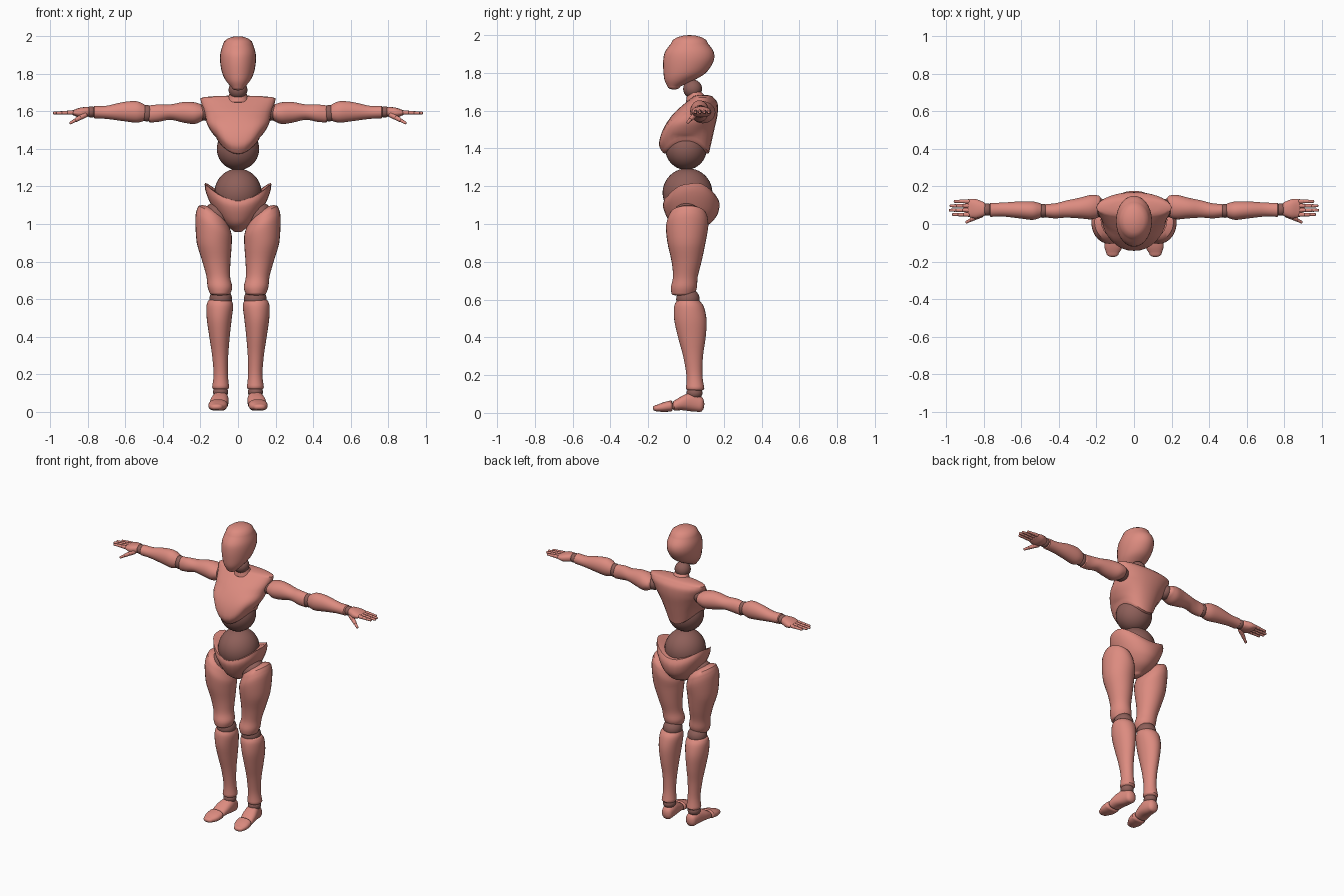
import bpy, bmesh, math
from mathutils import Vector, Matrix

SEG = 28


def material(name, rgb):
    m = bpy.data.materials.new(name)
    m.diffuse_color = (*rgb, 1)
    return m


PINK = material("rose_body", (0.72, 0.26, 0.215))
DARK = material("dark_joint", (0.27, 0.115, 0.10))


def finish(bm, name, mat):
    bmesh.ops.recalc_face_normals(bm, faces=bm.faces)
    me = bpy.data.meshes.new(name)
    bm.to_mesh(me)
    bm.free()
    me.materials.append(mat)
    ob = bpy.data.objects.new(name, me)
    bpy.context.collection.objects.link(ob)
    bpy.context.view_layer.objects.active = ob
    ob.select_set(True)
    bpy.ops.object.shade_smooth_by_angle(angle=math.radians(40))
    ob.select_set(False)
    return ob


def spline(rows, n=4):
    """Smoothly fill in rows between the given cross-sections."""
    out = []
    for i in range(len(rows) - 1):
        p = [rows[max(0, min(len(rows) - 1, i + k))] for k in (-1, 0, 1, 2)]
        for s in range(n):
            t = s / n
            out.append([0.5 * (2 * b + (c - a) * t + (2 * a - 5 * b + 4 * c - d) * t * t
                               + (3 * b - a - 3 * c + d) * t ** 3) for a, b, c, d in zip(*p)])
    return out + [list(rows[-1])]


def loft(name, rows, mat=PINK, axis="z", caps=(0.01, 0.01), side=1, warp=None, power=1.0, matrix=None):
    """Rows are (position, u0, u1, v0, v1); u,v = x,y along z, y,z along x, x,z along y."""
    rows = spline(rows)

    def dome(r, h):
        _, a, b, c, d = r
        cu, cv, res = (a + b) / 2, (c + d) / 2, []
        for ang in (25, 50, 72):
            k, o = math.cos(math.radians(ang)), h * math.sin(math.radians(ang))
            res.append([r[0] + o, cu + (a - cu) * k, cu + (b - cu) * k, cv + (c - cv) * k, cv + (d - cv) * k])
        return res

    low, high = dome(rows[0], -caps[0]), dome(rows[-1], caps[1])
    ends = (rows[0][0] - caps[0], rows[-1][0] + caps[1])
    rows = low[::-1] + rows + high

    def place(t, u, v):
        p = {"z": (u, v, t), "x": (t, u, v), "y": (u, t, v)}[axis]
        if warp:
            p = warp(*p)
        p = Vector((p[0] * side, p[1], p[2]))
        return matrix @ p if matrix else p

    bm = bmesh.new()
    rings = []
    for t, a, b, c, d in rows:
        ring = []
        for i in range(SEG):
            an = 2 * math.pi * i / SEG
            cx, sy = math.cos(an), math.sin(an)
            cx = math.copysign(abs(cx) ** power, cx)
            sy = math.copysign(abs(sy) ** power, sy)
            ring.append(bm.verts.new(place(t, (a + b) / 2 + (b - a) / 2 * cx, (c + d) / 2 + (d - c) / 2 * sy)))
        rings.append(ring)
    for r, q in zip(rings, rings[1:]):
        for i in range(SEG):
            j = (i + 1) % SEG
            bm.faces.new((r[i], r[j], q[j], q[i]))
    for ring, t, row in ((rings[0], ends[0], rows[0]), (rings[-1], ends[1], rows[-1])):
        pole = bm.verts.new(place(t, (row[1] + row[2]) / 2, (row[3] + row[4]) / 2))
        for i in range(SEG):
            bm.faces.new((ring[i], ring[(i + 1) % SEG], pole))
    return finish(bm, name, mat)


def ball(name, center, radii, mat=DARK):
    bm = bmesh.new()
    bmesh.ops.create_uvsphere(bm, u_segments=32, v_segments=20, radius=1,
                              matrix=Matrix.Translation(center) @ Matrix.Diagonal((*radii, 1)))
    return finish(bm, name, mat)


def capsule(name, a, b, r0, r1):
    """Small rounded finger segment from a to b."""
    a, b = Vector(a), Vector(b)
    d = b - a
    m = Matrix.Translation(a) @ d.to_track_quat("Z", "Y").to_matrix().to_4x4()
    rows = [(z, -r, r, -r, r) for z, r in ((0, r0), (d.length / 2, (r0 + r1) / 2), (d.length, r1))]
    loft(name, rows, caps=(r0 * 0.6, r1 * 0.6), matrix=m)


def clamp(v):
    return max(0.0, min(1.0, v))


# Head and neck
loft("head", [(1.728, -0.034, 0.034, -0.098, -0.03), (1.76, -0.062, 0.062, -0.113, 0.04),
              (1.80, -0.083, 0.083, -0.119, 0.105), (1.86, -0.095, 0.095, -0.121, 0.145),
              (1.91, -0.094, 0.094, -0.112, 0.147), (1.955, -0.081, 0.081, -0.08, 0.117)],
     caps=(0.016, 0.045))
ball("neck_joint", (0, 0.035, 1.715), (0.05, 0.05, 0.05))
loft("neck", [(1.65, -0.062, 0.062, 0.0, 0.125), (1.68, -0.05, 0.05, 0.005, 0.098),
              (1.695, -0.046, 0.046, 0.003, 0.085)])

# Rib cage, with its lower rim arched at the sides
loft("chest", [(1.375, -0.112, 0.112, -0.12, 0.122), (1.42, -0.137, 0.137, -0.143, 0.132),
               (1.50, -0.165, 0.165, -0.122, 0.15), (1.58, -0.176, 0.176, -0.07, 0.167),
               (1.64, -0.195, 0.195, -0.005, 0.167), (1.67, -0.2, 0.2, 0.032, 0.145)],
     caps=(0.005, 0.014), power=0.92,
     warp=lambda x, y, z: (x, y, z + 0.08 * clamp((x / 0.115) ** 2) * clamp((1.58 - z) / 0.2)))

# Waist balls and pelvis cup
ball("abdomen_joint", (0, 0, 1.40), (0.113, 0.11, 0.113))
ball("waist_joint", (0, 0.008, 1.165), (0.126, 0.132, 0.13))
loft("pelvis", [(0.968, -0.03, 0.03, -0.03, 0.06), (1.0, -0.075, 0.075, -0.078, 0.125),
                (1.05, -0.128, 0.128, -0.108, 0.167), (1.095, -0.17, 0.17, -0.122, 0.177),
                (1.125, -0.178, 0.178, -0.116, 0.16)], caps=(0.012, 0.006),
     warp=lambda x, y, z: (x, y, z + 0.085 * clamp((x / 0.17) ** 2) * clamp((z - 0.99) / 0.13)
                           + 0.025 * clamp(y / 0.15) * clamp((z - 1.05) / 0.08)))


def thigh_tilt(x, y, z):
    return x, y, z + 0.5 * (x - 0.135) * clamp((z - 0.9) / 0.1)


for s, tag in ((1, "left"), (-1, "right")):
    # Legs
    ball(tag + "_hip_joint", (0.115 * s, 0.005, 1.04), (0.075, 0.075, 0.075))
    loft(tag + "_thigh", [(0.63, 0.04, 0.15, -0.076, 0.045), (0.665, 0.031, 0.162, -0.08, 0.058),
                          (0.72, 0.042, 0.168, -0.069, 0.062), (0.80, 0.04, 0.19, -0.076, 0.082),
                          (0.90, 0.033, 0.22, -0.098, 0.103), (0.99, 0.034, 0.227, -0.106, 0.118),
                          (1.04, 0.05, 0.218, -0.092, 0.113)], caps=(0.012, 0.045), side=s, warp=thigh_tilt)
    ball(tag + "_knee_joint", (0.092 * s, 0.01, 0.602), (0.06, 0.062, 0.058))
    loft(tag + "_shin", [(0.13, 0.047, 0.138, 0.0, 0.097), (0.2, 0.054, 0.13, 0.002, 0.087),
                         (0.3, 0.052, 0.138, -0.015, 0.09), (0.4, 0.044, 0.153, -0.042, 0.104),
                         (0.49, 0.034, 0.166, -0.062, 0.109), (0.56, 0.026, 0.168, -0.063, 0.095),
                         (0.59, 0.032, 0.16, -0.052, 0.075)], caps=(0.018, 0.012), side=s)
    ball(tag + "_ankle_joint", (0.093 * s, 0.045, 0.105), (0.04, 0.042, 0.035))
    # Feet, turned slightly outward
    loft(tag + "_foot", [(-0.06, 0.06, 0.15, 0.012, 0.066), (-0.02, 0.052, 0.148, 0.014, 0.09),
                         (0.03, 0.05, 0.135, 0.008, 0.108), (0.075, 0.055, 0.125, 0.005, 0.088)],
         axis="y", caps=(0.012, 0.022), side=s, power=0.85)
    loft(tag + "_toes", [(-0.155, 0.08, 0.148, 0.008, 0.042), (-0.12, 0.06, 0.158, 0.005, 0.056),
                         (-0.08, 0.055, 0.156, 0.007, 0.066)],
         axis="y", caps=(0.021, 0.012), side=s, power=0.85)

    # Arms
    ball(tag + "_shoulder_joint", (0.175 * s, 0.085, 1.595), (0.045, 0.05, 0.045))
    loft(tag + "_upper_arm", [(0.19, 0.035, 0.152, 1.55, 1.635), (0.23, 0.025, 0.155, 1.533, 1.648),
                              (0.29, 0.03, 0.14, 1.54, 1.65), (0.36, 0.034, 0.125, 1.555, 1.637),
                              (0.42, 0.03, 0.11, 1.545, 1.637), (0.47, 0.035, 0.107, 1.54, 1.632)],
         axis="x", caps=(0.022, 0.01), side=s)
    ball(tag + "_elbow_joint", (0.485 * s, 0.07, 1.59), (0.038, 0.037, 0.044))
    loft(tag + "_forearm", [(0.5, 0.033, 0.11, 1.55, 1.637), (0.54, 0.022, 0.12, 1.54, 1.654),
                            (0.61, 0.03, 0.12, 1.548, 1.65), (0.7, 0.04, 0.114, 1.56, 1.63),
                            (0.765, 0.038, 0.112, 1.563, 1.63)], axis="x", caps=(0.014, 0.008), side=s)
    ball(tag + "_wrist_joint", (0.783 * s, 0.077, 1.597), (0.028, 0.033, 0.03))

    # Hand, four fingers and thumb
    loft(tag + "_palm", [(0.8, 0.042, 0.116, 1.572, 1.624), (0.84, 0.03, 0.132, 1.566, 1.62),
                         (0.875, 0.036, 0.134, 1.578, 1.608)], axis="x", caps=(0.012, 0.012), side=s, power=0.85)
    for i, tip in enumerate((0.975, 0.992, 0.988, 0.965)):
        y = 0.05 + 0.0235 * i
        x0, step = 0.88, (tip - 0.885) / 3
        for k in range(3):
            capsule(f"{tag}_finger_{i + 1}_{k + 1}", (s * (x0 + step * k), y, 1.594 - 0.001 * k),
                    (s * (x0 + step * (k + 0.85)), y, 1.593 - 0.001 * k), 0.0115 - 0.0015 * k, 0.0105 - 0.0015 * k)
    p, q = Vector((0.815, 0.05, 1.582)), Vector((0.896, 0.008, 1.536))
    for k in range(3):
        a, b = p.lerp(q, k / 3), p.lerp(q, (k + 0.88) / 3)
        capsule(f"{tag}_thumb_{k + 1}", (a.x * s, a.y, a.z), (b.x * s, b.y, b.z),
                0.016 - 0.0035 * k, 0.0135 - 0.003 * k)
